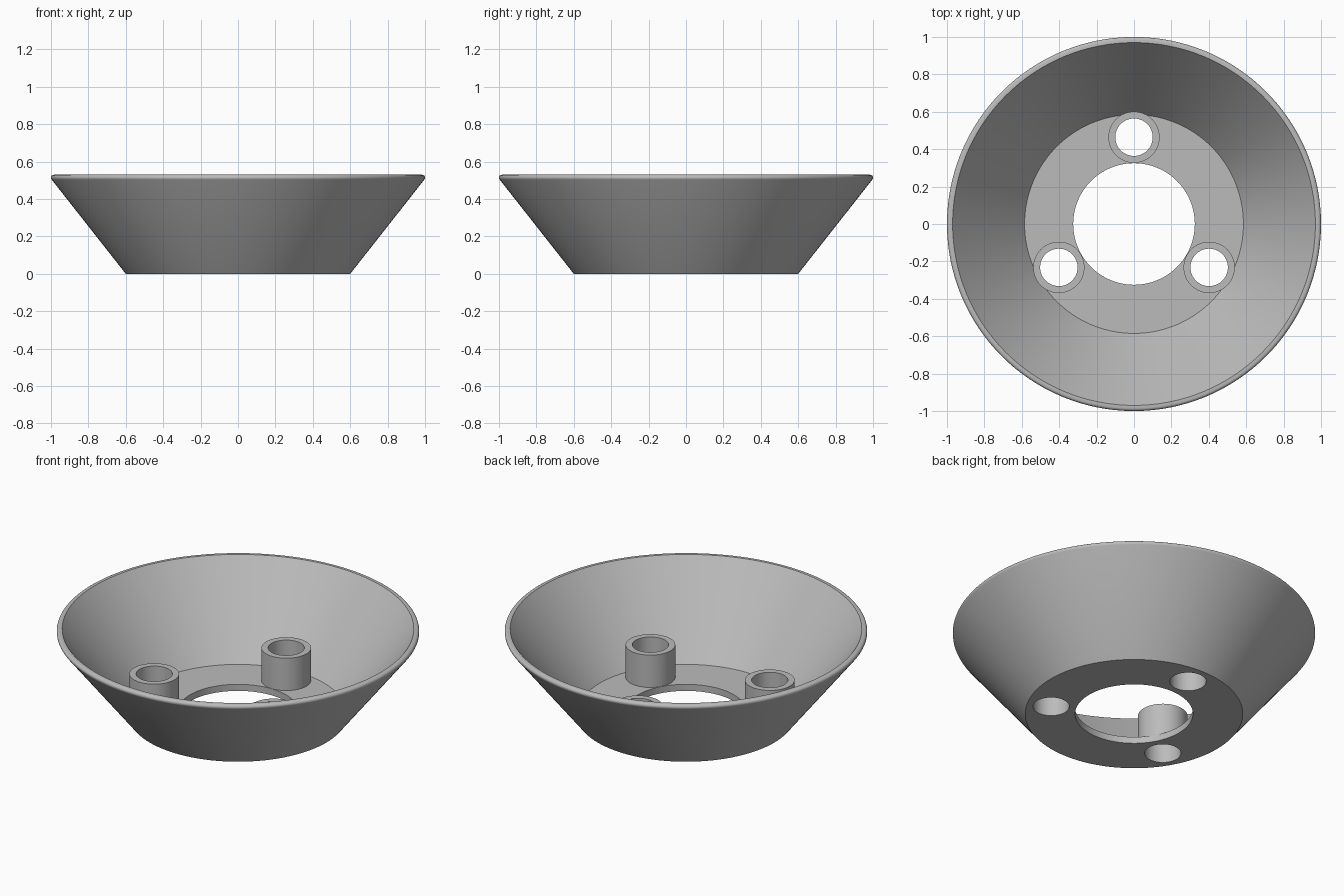
import bpy, bmesh, math

if "Cube" in bpy.data.objects:
    bpy.data.objects.remove(bpy.data.objects["Cube"])

grey = bpy.data.materials.new("plain_grey")
grey.use_nodes = True
grey.diffuse_color = (0.5, 0.5, 0.5, 1)
grey.node_tree.nodes["Principled BSDF"].inputs["Base Color"].default_value = (0.5, 0.5, 0.5, 1)


def lathe(name, profile, steps, x=0, y=0):
    """Revolve a closed (radius, height) outline around a vertical axis."""
    bm = bmesh.new()
    rings = []
    for i in range(steps):
        a = 2 * math.pi * i / steps
        rings.append([bm.verts.new((r * math.cos(a), r * math.sin(a), z)) for r, z in profile])
    n = len(profile)
    for i in range(steps):
        here, after = rings[i], rings[(i + 1) % steps]
        for j in range(n):
            k = (j + 1) % n
            bm.faces.new((here[j], after[j], after[k], here[k]))
    bmesh.ops.recalc_face_normals(bm, faces=bm.faces)
    mesh = bpy.data.meshes.new(name)
    bm.to_mesh(mesh)
    bm.free()
    mesh.materials.append(grey)
    obj = bpy.data.objects.new(name, mesh)
    obj.location = (x, y, 0)
    bpy.context.collection.objects.link(obj)
    return obj


def boolean(target, tool, operation):
    mod = target.modifiers.new(operation.lower(), "BOOLEAN")
    mod.object, mod.operation, mod.solver = tool, operation, "EXACT"
    bpy.context.view_layer.objects.active = target
    bpy.ops.object.modifier_apply(modifier=mod.name)
    bpy.data.objects.remove(tool)


# Flared bowl with a rounded lip and an open centre
FLOOR, TOP, LIP = 0.04, 0.53, 0.016
outline = [(0.325, 0), (0.6, 0)]
for i in range(7):
    a = math.radians(-38 + i * 128 / 6)
    outline.append((1 - LIP + LIP * math.cos(a), TOP - LIP + LIP * math.sin(a)))
outline += [(0.97, TOP), (0.585, FLOOR), (0.325, FLOOR)]
bowl = lathe("bowl", outline, 128)

# Three screw posts on the floor, each bored right through
POST_RING, POST_R, BORE_R, POST_TOP = 0.464, 0.137, 0.1, 0.237
for i in range(3):
    a = math.radians(90 + 120 * i)
    x, y = POST_RING * math.cos(a), POST_RING * math.sin(a)
    for radius, low, high, op in ((POST_R, 0.02, POST_TOP, "UNION"), (BORE_R, -0.1, 0.4, "DIFFERENCE")):
        bpy.ops.mesh.primitive_cylinder_add(vertices=64, radius=radius, depth=high - low,
                                            location=(x, y, (low + high) / 2))
        tool = bpy.context.object
        tool.hide_render = True
        tool.data.materials.append(grey)
        boolean(bowl, tool, op)

# Smooth round walls, crisp edges
bpy.ops.object.select_all(action="DESELECT")
bowl.select_set(True)
bpy.context.view_layer.objects.active = bowl
bpy.ops.object.shade_smooth_by_angle(angle=math.radians(30))
